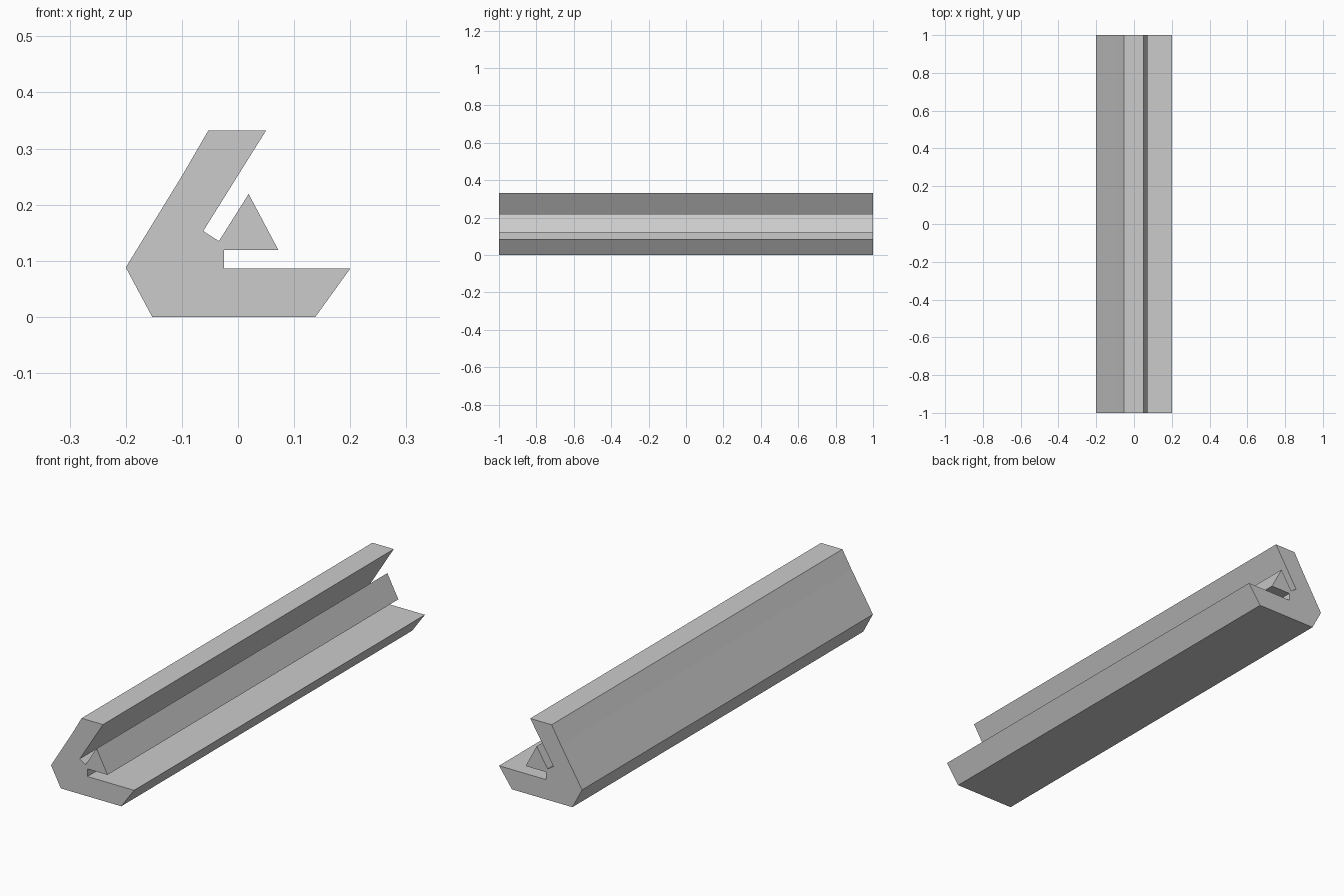
import bpy
import bmesh
from mathutils import Vector

# Remove the default object
default_cube = bpy.data.objects.get("Cube")
if default_cube:
    bpy.data.objects.remove(default_cube, do_unlink=True)


def make_material(name, colour):
    material = bpy.data.materials.new(name)
    material.use_nodes = True
    material.diffuse_color = colour
    shader = next(n for n in material.node_tree.nodes if n.type == "BSDF_PRINCIPLED")
    shader.inputs["Base Color"].default_value = colour
    return material


def extrude_profile(name, profile, length, material):
    """Sweep a closed x-z outline along y, centred on the origin."""
    bm = bmesh.new()
    corners = [bm.verts.new((x, -length / 2, z)) for x, z in profile]
    front_cap = bm.faces.new(corners)
    swept = bmesh.ops.extrude_face_region(bm, geom=[front_cap], use_keep_orig=True)
    back_corners = [g for g in swept["geom"] if isinstance(g, bmesh.types.BMVert)]
    bmesh.ops.translate(bm, verts=back_corners, vec=Vector((0, length, 0)))
    bmesh.ops.recalc_face_normals(bm, faces=bm.faces[:])
    mesh = bpy.data.meshes.new(name)
    bm.to_mesh(mesh)
    bm.free()
    mesh.materials.append(material)
    part = bpy.data.objects.new(name, mesh)
    bpy.context.scene.collection.objects.link(part)
    return part


# Outline of the rail, in order around the section
base_foot = [(-0.153, 0), (0.138, 0), (0.2, 0.086)]
lower_slot = [(-0.025, 0.086), (-0.025, 0.119)]
wedge_tongue = [(0.072, 0.119), (0.019, 0.219)]
upper_slot = [(-0.034, 0.135), (-0.062, 0.153)]
leaning_arm = [(0.05, 0.332), (-0.053, 0.332), (-0.097, 0.256), (-0.2, 0.088)]

grey = make_material("plain grey", (0.6, 0.6, 0.6, 1))
extrude_profile(
    "slotted_rail",
    base_foot + lower_slot + wedge_tongue + upper_slot + leaning_arm,
    2,
    grey,
)
